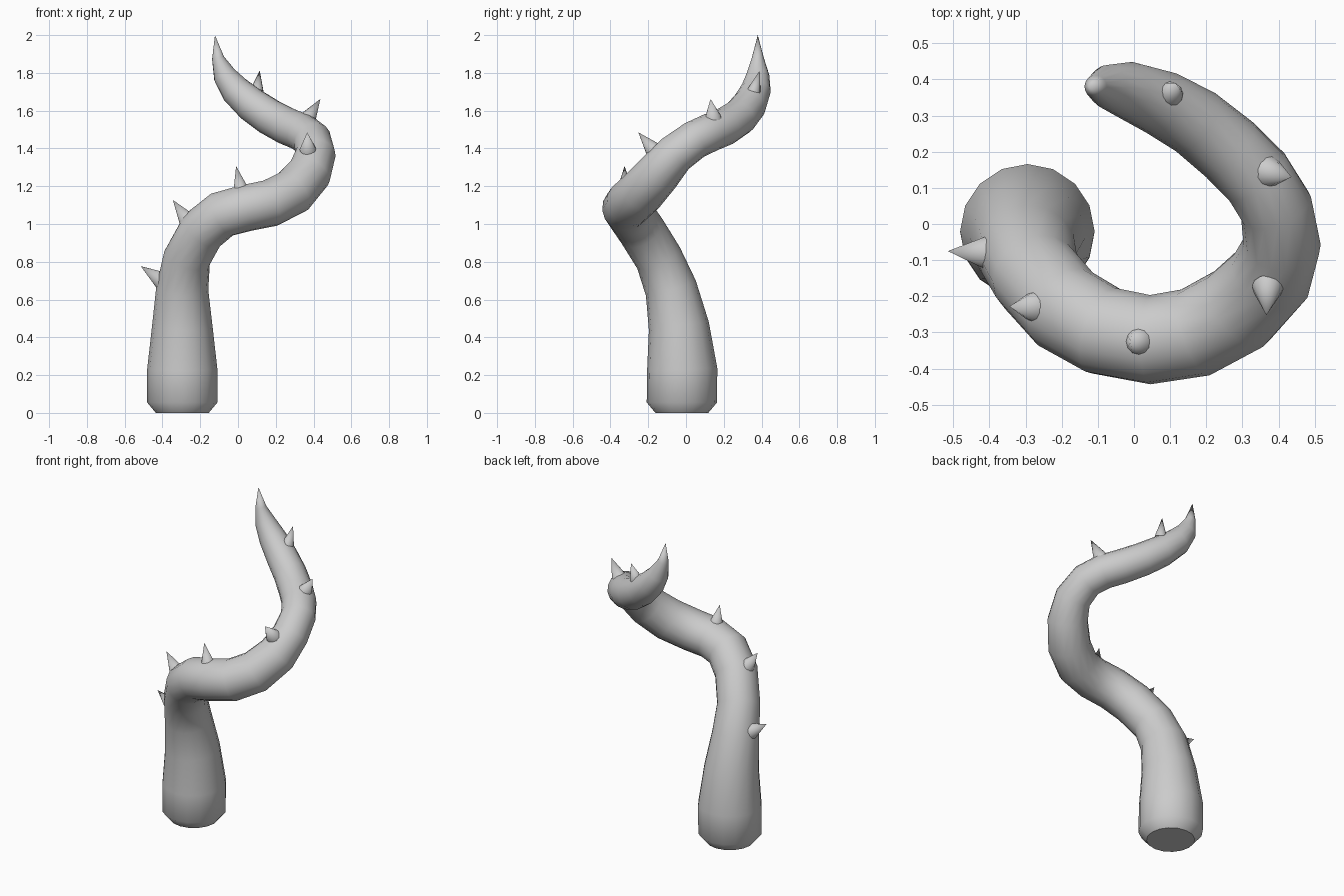
import bpy, bmesh, math
from mathutils import Vector

if "Cube" in bpy.data.objects:
    bpy.data.objects.remove(bpy.data.objects["Cube"])

SIDES = 16


def add_object(name, bm):
    bmesh.ops.recalc_face_normals(bm, faces=bm.faces)
    mesh = bpy.data.meshes.new(name)
    bm.to_mesh(mesh)
    bm.free()
    obj = bpy.data.objects.new(name, mesh)
    bpy.context.collection.objects.link(obj)
    bpy.ops.object.select_all(action='DESELECT')
    bpy.context.view_layer.objects.active = obj
    obj.select_set(True)
    bpy.ops.object.shade_smooth_by_angle(angle=math.radians(50))
    return obj


def sweep(name, stations, tip):
    """Tapered tube through (x, y, z, radius) stations, closed to a point."""
    bm = bmesh.new()
    pts = [Vector(s[:3]) for s in stations] + [Vector(tip)]
    side, prev = Vector((1, 0, 0)), None
    for i, s in enumerate(stations):
        if i < 2:
            t = Vector((0, 0, 1))
        else:
            t = ((pts[i] - pts[i - 1]).normalized()
                 + (pts[i + 1] - pts[i]).normalized()).normalized()
        side = (side - t * side.dot(t)).normalized()
        up = t.cross(side)
        ring = []
        for k in range(SIDES):
            a = 2 * math.pi * k / SIDES
            ring.append(bm.verts.new(pts[i] + s[3] * (math.cos(a) * side + math.sin(a) * up)))
        if prev:
            for k in range(SIDES):
                n = (k + 1) % SIDES
                bm.faces.new((prev[k], prev[n], ring[n], ring[k]))
        else:
            bm.faces.new(ring[::-1])
        prev = ring
    end = bm.verts.new(pts[-1])
    for k in range(SIDES):
        bm.faces.new((prev[k], prev[(k + 1) % SIDES], end))
    return add_object(name, bm)


def thorn(name, base, tip, radius):
    """Cone from base to tip, root sunk slightly into the stem."""
    base, tip = Vector(base), Vector(tip)
    axis = tip - base
    bm = bmesh.new()
    bmesh.ops.create_cone(bm, cap_ends=True, segments=12, radius1=radius,
                          radius2=0, depth=axis.length)
    rot = axis.to_track_quat('Z', 'Y').to_matrix()
    for v in bm.verts:
        v.co = rot @ v.co + (base + tip) / 2
    return add_object(name, bm)


# Curling stem
sweep("tentacle_stem", [
    (-0.295, -0.022, 0.00, 0.140),
    (-0.295, -0.022, 0.055, 0.186),
    (-0.295, -0.020, 0.23, 0.186),
    (-0.295, -0.038, 0.46, 0.160),
    (-0.295, -0.080, 0.66, 0.138),
    (-0.270, -0.145, 0.82, 0.126),
    (-0.190, -0.235, 0.965, 0.126),
    (-0.085, -0.295, 1.05, 0.125),
    (0.045, -0.320, 1.085, 0.124),
    (0.170, -0.300, 1.11, 0.125),
    (0.290, -0.235, 1.17, 0.125),
    (0.378, -0.145, 1.27, 0.118),
    (0.410, -0.058, 1.37, 0.107),
    (0.393, 0.045, 1.445, 0.102),
    (0.340, 0.130, 1.485, 0.101),
    (0.265, 0.205, 1.515, 0.100),
    (0.170, 0.282, 1.565, 0.097),
    (0.075, 0.335, 1.63, 0.092),
    (-0.015, 0.370, 1.71, 0.080),
    (-0.072, 0.380, 1.79, 0.061),
    (-0.106, 0.380, 1.88, 0.032),
], (-0.122, 0.380, 2.0))

# Thorns along the outer upper side
for i, (base, tip, r) in enumerate([
    ((-0.395, -0.080, 0.695), (-0.515, -0.075, 0.777), 0.052),
    ((-0.265, -0.230, 1.015), (-0.345, -0.228, 1.127), 0.049),
    ((0.018, -0.325, 1.170), (-0.010, -0.325, 1.307), 0.044),
    ((0.370, -0.175, 1.395), (0.366, -0.252, 1.485), 0.044),
    ((0.365, 0.145, 1.550), (0.436, 0.130, 1.662), 0.049),
    ((0.100, 0.360, 1.705), (0.115, 0.390, 1.812), 0.036),
]):
    thorn(f"thorn_{i + 1}", base, tip, r)
